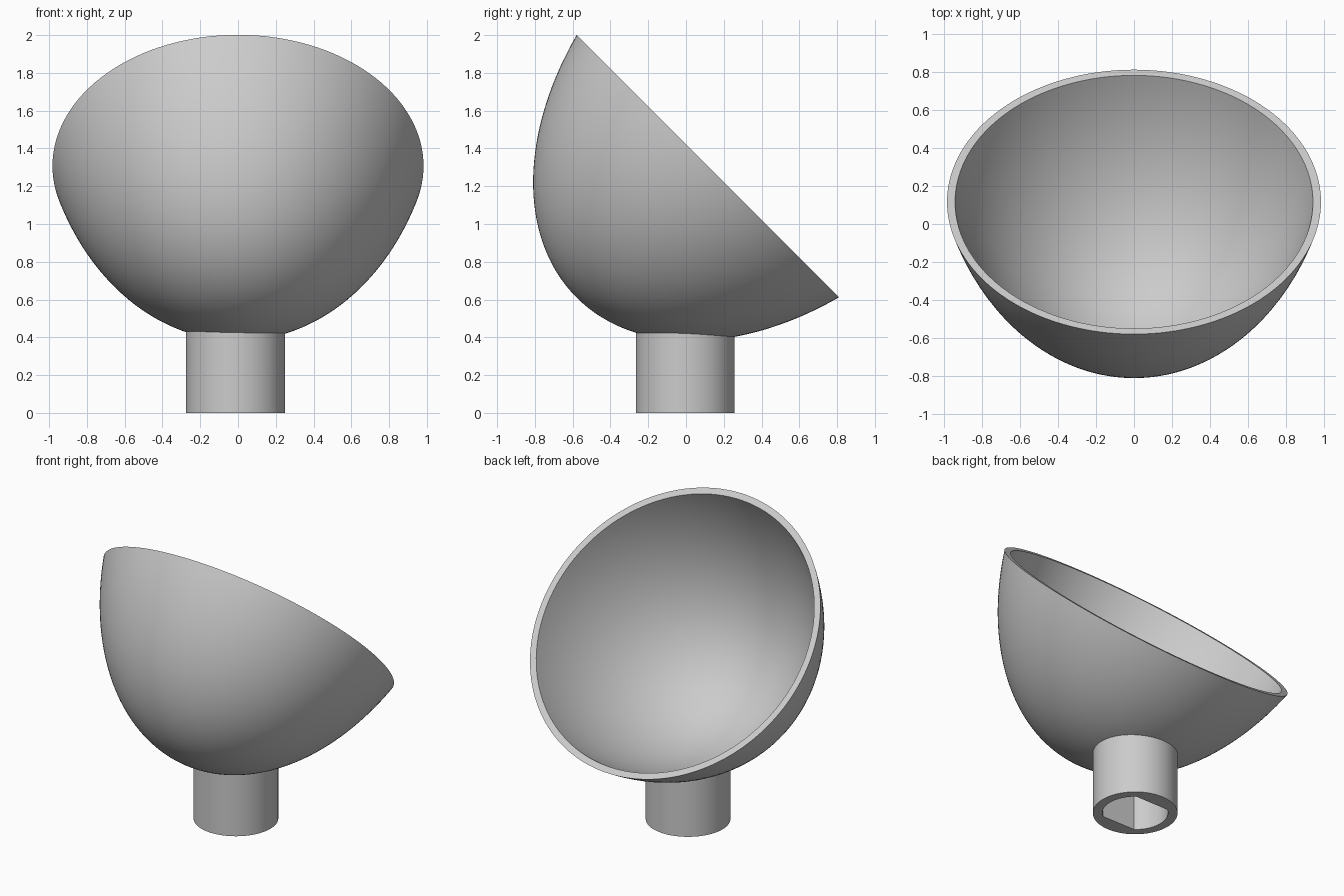
import bpy, bmesh
from math import sin, cos, acos, pi, radians
from mathutils import Vector

cube = bpy.data.objects.get("Cube")
if cube:
    bpy.data.objects.remove(cube, do_unlink=True)

grey = bpy.data.materials.new("plain grey")
grey.use_nodes = True
colour = (0.6, 0.6, 0.6, 1)
grey.diffuse_color = colour
grey.node_tree.nodes["Principled BSDF"].inputs["Base Color"].default_value = colour


def finish(bm, name):
    """Turn a bmesh into a smooth shaded object with sharp edges kept."""
    bmesh.ops.recalc_face_normals(bm, faces=bm.faces[:])
    mesh = bpy.data.meshes.new(name)
    bm.to_mesh(mesh)
    bm.free()
    mesh.materials.append(grey)
    obj = bpy.data.objects.new(name, mesh)
    bpy.context.collection.objects.link(obj)
    bpy.ops.object.select_all(action="DESELECT")
    obj.select_set(True)
    bpy.context.view_layer.objects.active = obj
    bpy.ops.object.shade_smooth_by_angle(angle=radians(30))
    return obj


# Bowl: thick shell turned from an elliptical arc, its rim tilted to the back
RADIUS, LENGTH, OFFSET = 1.056, 1.555, 0.571
INNER = 0.957
STEPS = 40
rim_angle = acos(OFFSET / LENGTH)
arc = [(RADIUS * sin(t), OFFSET - LENGTH * cos(t))
       for t in (rim_angle * i / STEPS for i in range(STEPS + 1))]
profile = arc + [(r * INNER, z * INNER) for r, z in reversed(arc)]

bm = bmesh.new()
verts = [bm.verts.new((r, 0, z)) for r, z in profile]
edges = [bm.edges.new(pair) for pair in zip(verts, verts[1:])]
bmesh.ops.spin(bm, geom=verts + edges, cent=(0, 0, 0), axis=(0, 0, 1),
               angle=2 * pi, steps=128, use_merge=True)
bmesh.ops.remove_doubles(bm, verts=bm.verts[:], dist=0.0005)
bowl = finish(bm, "bowl")
bowl.rotation_euler.x = radians(-45)
bowl.location = (0, 0.116, 1.307)
bpy.context.view_layer.update()

# Neck: round tube with a two-flat socket, trimmed to the underside of the bowl
SIDES = 96
OUTER_R, SOCKET_R, FLAT = 0.262, 0.203, 0.16
to_bowl = bowl.matrix_world.inverted()


def underside(x, y):
    hit, point, _, _ = bowl.ray_cast(to_bowl @ Vector((x, y, 0)),
                                     to_bowl.to_3x3() @ Vector((0, 0, 1)))
    return (bowl.matrix_world @ point).z + 0.01


def ring(bm, points, at_top):
    return [bm.verts.new((x, y, underside(x, y) if at_top else 0)) for x, y in points]


centre_x, centre_y = -0.013, -0.004
angles = [2 * pi * i / SIDES for i in range(SIDES)]
outer = [(centre_x + OUTER_R * cos(a), centre_y + OUTER_R * sin(a)) for a in angles]
socket = [(centre_x + SOCKET_R * cos(a),
           centre_y + max(-FLAT, min(FLAT, SOCKET_R * sin(a)))) for a in angles]

bm = bmesh.new()
rings = [ring(bm, outer, True), ring(bm, outer, False),
         ring(bm, socket, False), ring(bm, socket, True)]
for a, b in zip(rings, rings[1:] + rings[:1]):
    for i in range(SIDES):
        j = (i + 1) % SIDES
        bm.faces.new((a[i], a[j], b[j], b[i]))
finish(bm, "neck")
